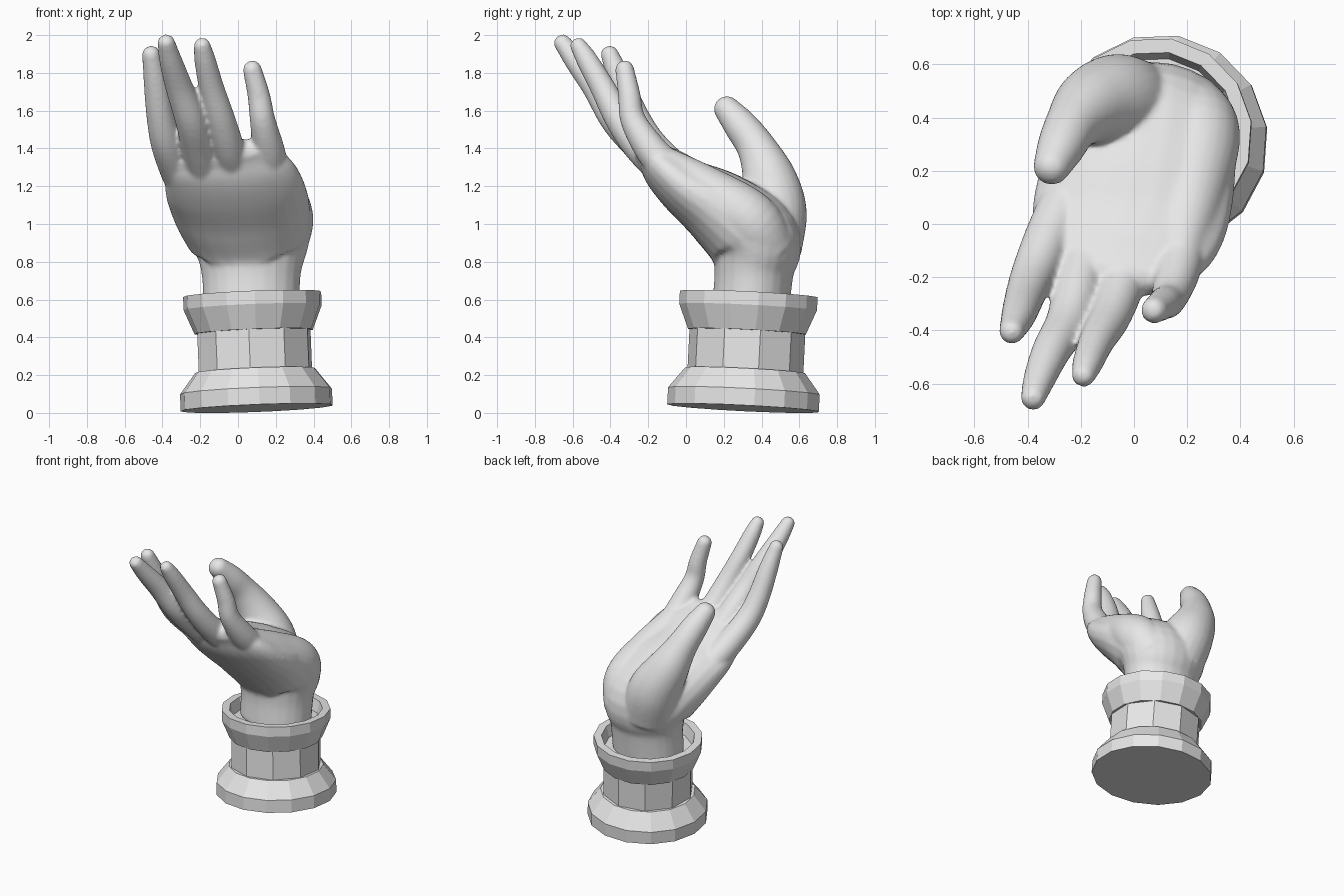
import bpy, bmesh
from math import sin, cos, pi, radians
from mathutils import Vector

cube = bpy.data.objects.get("Cube")
if cube:
    bpy.data.objects.remove(cube, do_unlink=True)

# Single stone-grey material
grey = bpy.data.materials.new("stone_grey")
grey.use_nodes = True
COLOUR = (0.8, 0.8, 0.8, 1)
grey.diffuse_color = COLOUR
grey.node_tree.nodes["Principled BSDF"].inputs["Base Color"].default_value = COLOUR


def finish(bm, name):
    bmesh.ops.recalc_face_normals(bm, faces=bm.faces[:])
    mesh = bpy.data.meshes.new(name)
    bm.to_mesh(mesh)
    bm.free()
    mesh.materials.append(grey)
    obj = bpy.data.objects.new(name, mesh)
    bpy.context.collection.objects.link(obj)
    return obj


def bridge(bm, rings):
    """Skin a list of equal vertex rings and cap both ends."""
    for low, high in zip(rings, rings[1:]):
        count = len(low)
        for i in range(count):
            j = (i + 1) % count
            bm.faces.new((low[i], low[j], high[j], high[i]))
    bm.faces.new(rings[0][::-1])
    bm.faces.new(rings[-1])


# Pedestal: faceted turned parts along one slightly leaning axis
FOOT = Vector((0.1, 0.305, 0.03))
LEAN = Vector((0, 0, 1)).rotation_difference(Vector((-0.04, 0.05, 1)))


def turned(name, profile, sides, phase):
    bm = bmesh.new()
    rings = []
    for radius, height in profile:
        ring = []
        for i in range(sides):
            a = radians(phase) + 2 * pi * i / sides
            point = Vector((radius * cos(a), radius * sin(a), height))
            ring.append(bm.verts.new(FOOT + LEAN @ point))
        rings.append(ring)
    bridge(bm, rings)
    return finish(bm, name)


turned("pedestal_foot", [(0.405, -0.005), (0.405, 0.085), (0.32, 0.195)], 15, 8)
turned("pedestal_neck", [(0.308, 0.18), (0.308, 0.41)], 10, 13)
turned("pedestal_cup", [(0.315, 0.4), (0.368, 0.53), (0.368, 0.6),
                        (0.315, 0.6), (0.295, 0.52)], 15, 8)


# Hand: lofted tubes fused into one smooth skin
def spline(points, steps=6):
    """Catmull-Rom samples through the stations."""
    pts = [2 * points[0] - points[1]] + points + [2 * points[-1] - points[-2]]
    out = []
    for a, b, c, d in zip(pts, pts[1:], pts[2:], pts[3:]):
        for k in range(steps):
            t = k / steps
            out.append(b + (c - a) * (t / 2)
                       + (2 * a - 5 * b + 4 * c - d) * (t * t / 2)
                       + (3 * b - a - 3 * c + d) * (t ** 3 / 2))
    out.append(points[-1])
    return out


def loft(bm, stations, sides=24):
    """Each station is x, y, z, half width and optional half thickness."""
    path = spline([Vector(s if len(s) == 5 else s + s[-1:]) for s in stations])
    spots = [(Vector(p[:3]), p[3], p[4]) for p in path]
    # Rounded tip
    end, width, thick = spots[-1]
    ahead = (end - spots[-2][0]).normalized()
    for degrees in (25, 50, 70, 82):
        a = radians(degrees)
        spots.append((end + ahead * thick * sin(a), width * cos(a), thick * cos(a)))
    rings = []
    for i, (centre, width, thick) in enumerate(spots):
        before, after = spots[max(i - 1, 0)][0], spots[min(i + 1, len(spots) - 1)][0]
        along = (after - before).normalized()
        side = Vector((1, 0, 0))
        side = (side - along * side.dot(along)).normalized()
        out = along.cross(side)
        rings.append([bm.verts.new(centre
                                   + side * (width + GROW) * cos(2 * pi * k / sides)
                                   + out * (thick + GROW) * sin(2 * pi * k / sides))
                      for k in range(sides)])
    bridge(bm, rings)


GROW = 0.005
palm = [(0.07, 0.34, 0.54, 0.25, 0.2), (0.07, 0.36, 0.75, 0.26, 0.205),
        (0.065, 0.36, 0.91, 0.315, 0.24), (0.02, 0.19, 1.07, 0.36, 0.205),
        (-0.02, 0.01, 1.19, 0.365, 0.155), (-0.06, -0.11, 1.29, 0.33, 0.12),
        (-0.08, -0.18, 1.36, 0.28, 0.08)]
palm_heel = [(0.18, 0.42, 0.86, 0.16), (0.24, 0.33, 1.02, 0.155),
             (0.21, 0.11, 1.17, 0.13), (0.17, -0.1, 1.31, 0.09)]
thumb = [(0, 0.42, 0.88, 0.19), (-0.07, 0.46, 1.07, 0.175),
         (-0.16, 0.44, 1.24, 0.14), (-0.23, 0.375, 1.4, 0.1),
         (-0.275, 0.29, 1.52, 0.085), (-0.31, 0.215, 1.61, 0.065)]
index_finger = [(-0.27, 0.06, 1.18, 0.09), (-0.33, -0.07, 1.3, 0.085),
                (-0.38, -0.19, 1.43, 0.078), (-0.41, -0.27, 1.57, 0.07),
                (-0.435, -0.345, 1.75, 0.06), (-0.46, -0.405, 1.9, 0.043)]
middle_finger = [(-0.17, -0.08, 1.25, 0.09), (-0.21, -0.23, 1.4, 0.085),
                 (-0.25, -0.37, 1.55, 0.078), (-0.31, -0.475, 1.72, 0.068),
                 (-0.355, -0.58, 1.86, 0.056), (-0.38, -0.655, 1.96, 0.042)]
ring_finger = [(-0.01, -0.09, 1.26, 0.085), (-0.05, -0.24, 1.4, 0.08),
               (-0.09, -0.35, 1.55, 0.072), (-0.14, -0.44, 1.72, 0.062),
               (-0.175, -0.525, 1.87, 0.052), (-0.19, -0.57, 1.945, 0.04)]
little_finger = [(0.18, -0.08, 1.27, 0.09), (0.16, -0.19, 1.4, 0.08),
                 (0.13, -0.28, 1.55, 0.063), (0.11, -0.3, 1.68, 0.055),
                 (0.075, -0.325, 1.82, 0.045)]

bm = bmesh.new()
for part in (palm, palm_heel, thumb, index_finger, middle_finger,
             ring_finger, little_finger):
    loft(bm, part)
hand = finish(bm, "hand")

fuse = hand.modifiers.new("fuse", 'REMESH')
fuse.mode = 'VOXEL'
fuse.voxel_size = 0.012
fuse.use_smooth_shade = True
soften = hand.modifiers.new("soften", 'SMOOTH')
soften.factor = 0.5
soften.iterations = 8
for poly in hand.data.polygons:
    poly.use_smooth = True
